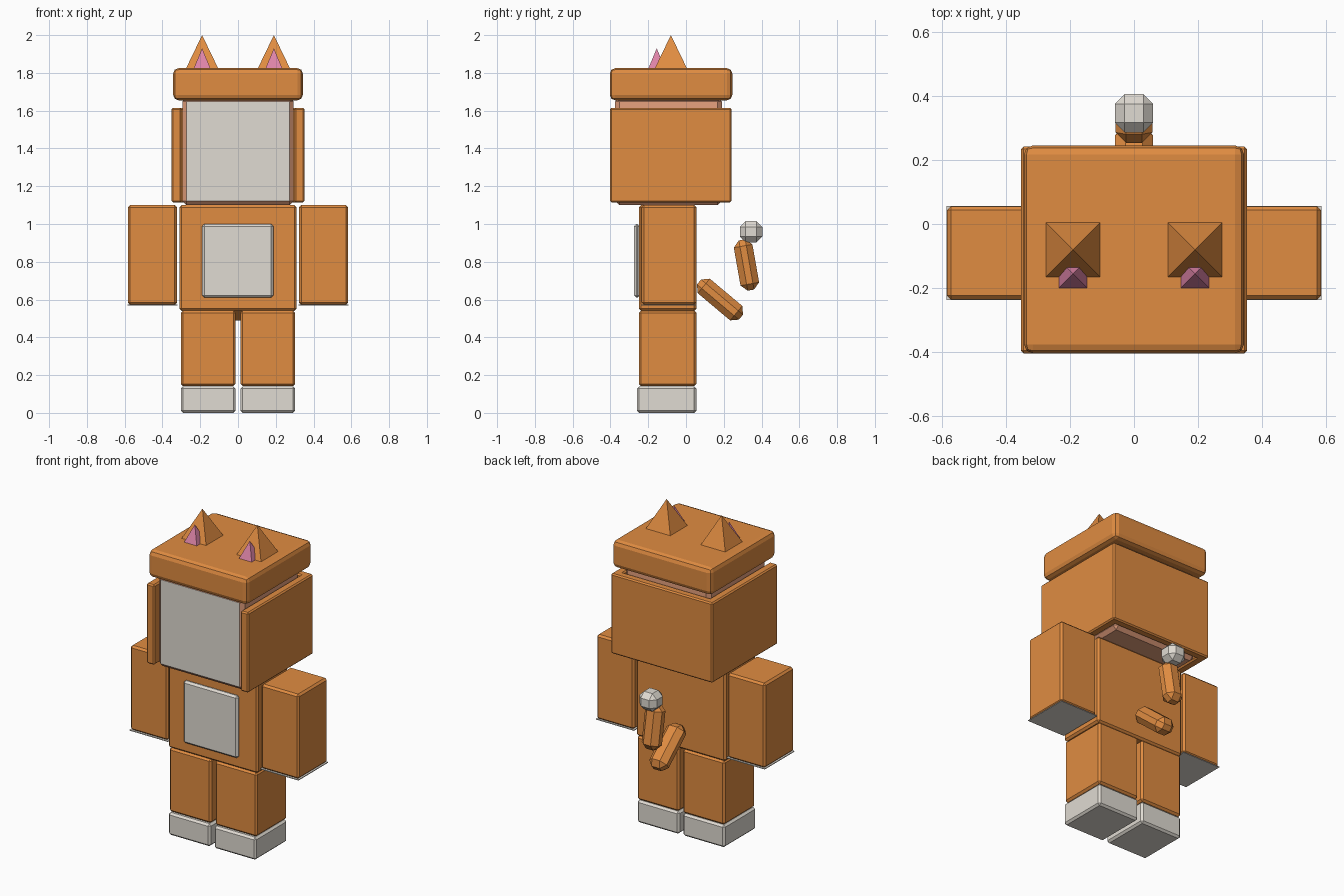
import bpy
import bmesh
import math
from mathutils import Vector

cube = bpy.data.objects.get("Cube")
if cube:
    bpy.data.objects.remove(cube, do_unlink=True)


def material(name, r, g, b):
    mat = bpy.data.materials.new(name)
    mat.use_nodes = True
    mat.diffuse_color = (r, g, b, 1)
    mat.node_tree.nodes["Principled BSDF"].inputs["Base Color"].default_value = (r, g, b, 1)
    return mat


ORANGE = material("orange fur", 0.745, 0.262, 0.053)
CREAM = material("cream fur", 0.745, 0.708, 0.645)
PINK = material("inner ear pink", 0.73, 0.23, 0.39)
PEACH = material("peach skin", 0.80, 0.36, 0.21)


def finish(name, bm, mats):
    bmesh.ops.recalc_face_normals(bm, faces=bm.faces)
    mesh = bpy.data.meshes.new(name)
    bm.to_mesh(mesh)
    bm.free()
    for mat in mats:
        mesh.materials.append(mat)
    obj = bpy.data.objects.new(name, mesh)
    bpy.context.scene.collection.objects.link(obj)
    return obj


def box(name, low, high, mats, bevel=0.012, segments=1, tilt=0, front=None):
    """Bevelled box between two corners, tilted about x; front = material index of -y face."""
    low, high = Vector(low), Vector(high)
    size = high - low
    bm = bmesh.new()
    bmesh.ops.create_cube(bm, size=1)
    bmesh.ops.scale(bm, vec=size, verts=bm.verts)
    if bevel:
        bmesh.ops.bevel(bm, geom=bm.edges[:], offset=bevel, segments=segments,
                        profile=0.5, affect='EDGES')
    bm.normal_update()
    if front is not None:
        for face in bm.faces:
            if face.normal.y < -0.95:
                face.material_index = front
    obj = finish(name, bm, mats)
    obj.location = (low + high) / 2
    obj.rotation_euler.x = math.radians(tilt)
    return obj


def pyramid(name, x, y, z, width, height, mat):
    bm = bmesh.new()
    r = width / 2
    base = [bm.verts.new((sx * r, sy * r, 0)) for sx, sy in ((-1, -1), (1, -1), (1, 1), (-1, 1))]
    tip = bm.verts.new((0, 0, height))
    bm.faces.new(base)
    for i in range(4):
        bm.faces.new((base[i], base[(i + 1) % 4], tip))
    obj = finish(name, bm, [mat])
    obj.location = (x, y, z)


def side_box(name, side, x0, x1, ys, zs, mat, bevel=0.012):
    xs = sorted((side * x0, side * x1))
    return box(name, (xs[0], ys[0], zs[0]), (xs[1], ys[1], zs[1]), [mat], bevel)


# Body and belly patch
box("torso", (-0.31, -0.25, 0.54), (0.31, 0.055, 1.10), [ORANGE])
box("belly_patch", (-0.19, -0.275, 0.61), (0.187, -0.245, 1.0), [CREAM])

# Head with a cream front face, hood panels and cap
box("head", (-0.295, -0.375, 1.10), (0.295, 0.19, 1.67), [PEACH, CREAM], 0.022, front=1)
box("hood_back", (-0.35, 0.19, 1.115), (0.35, 0.242, 1.615), [ORANGE], 0.008)
box("cap", (-0.343, -0.403, 1.655), (0.343, 0.245, 1.825), [ORANGE], 0.028, 2)

# Paired parts
for side, label in ((1, "left"), (-1, "right")):
    side_box(label + "_hood_panel", side, 0.298, 0.352, (-0.403, 0.242), (1.115, 1.615), ORANGE, 0.008)
    side_box(label + "_arm", side, 0.323, 0.583, (-0.235, 0.055), (0.572, 1.10), ORANGE)
    side_box(label + "_paw_plate", side, 0.32, 0.584, (-0.237, 0.056), (0.568, 0.573), CREAM, 0)
    side_box(label + "_leg", side, 0.013, 0.303, (-0.25, 0.055), (0.142, 0.542), ORANGE)
    side_box(label + "_foot", side, 0.013, 0.303, (-0.26, 0.055), (0.0, 0.14), CREAM)
    pyramid(label + "_ear", side * 0.19, -0.08, 1.822, 0.172, 0.178, ORANGE)
    pyramid(label + "_inner_ear", side * 0.19, -0.155, 1.822, 0.09, 0.108, PINK)

# Tail in two bent segments with a cream tip
box("tail_lower", (-0.06, 0.035, 0.55), (0.06, 0.325, 0.65), [ORANGE], 0.033, tilt=-40)
box("tail_upper", (-0.058, 0.27, 0.648), (0.058, 0.37, 0.918), [ORANGE], 0.033, tilt=10)
box("tail_tip", (-0.06, 0.285, 0.903), (0.06, 0.405, 1.015), [CREAM], 0.031)
